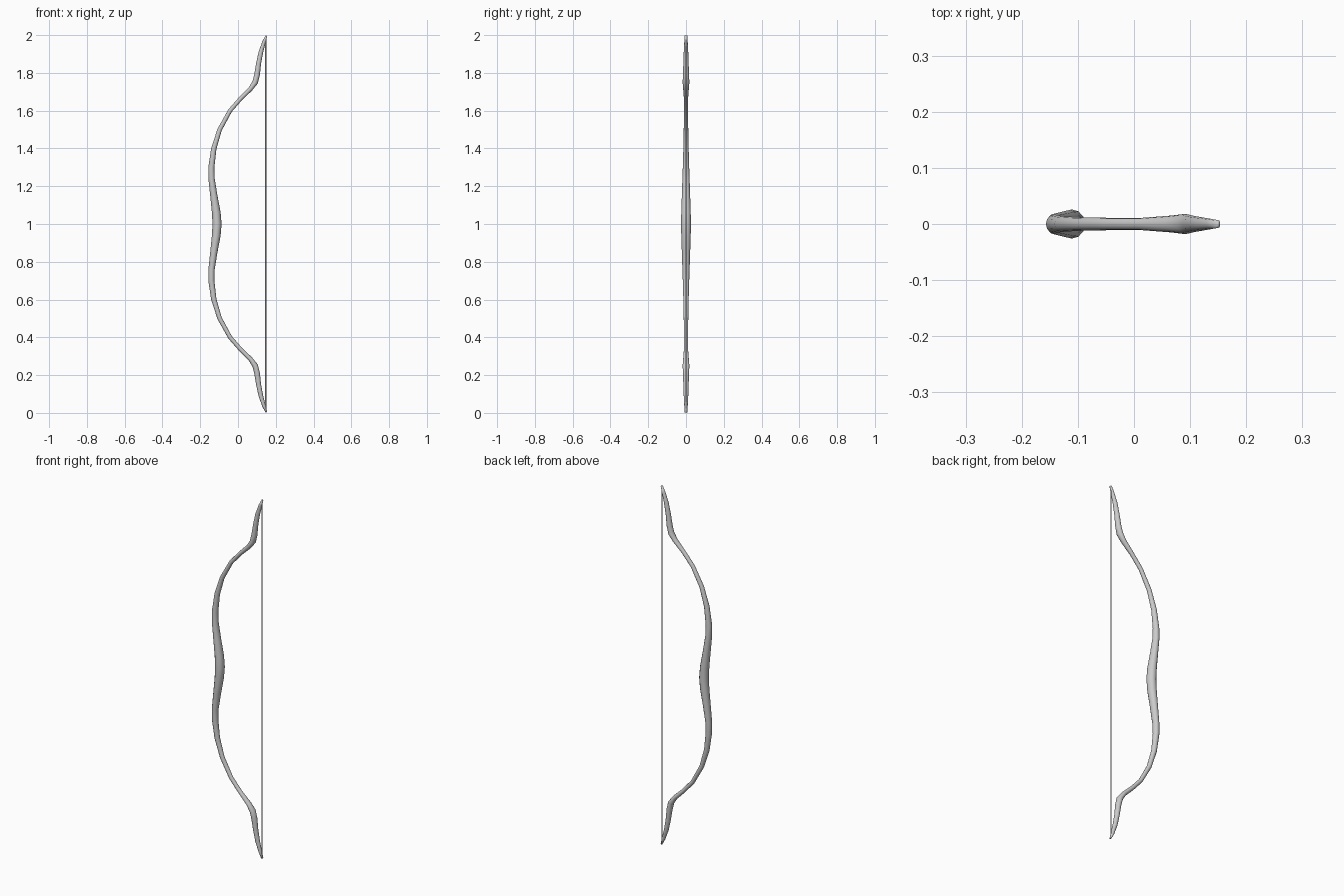
import bpy, bmesh
from math import sin, cos, pi
from mathutils import Vector

if "Cube" in bpy.data.objects:
    bpy.data.objects.remove(bpy.data.objects["Cube"])

SIDES = 12

# Upper limb stations: x, height above grip centre, in-plane half thickness, y half width
limb = [
    (-0.111, 0.00, 0.0240, 0.026), (-0.115, 0.06, 0.0230, 0.025),
    (-0.128, 0.15, 0.0190, 0.022), (-0.140, 0.24, 0.0165, 0.019),
    (-0.141, 0.30, 0.0160, 0.017), (-0.128, 0.40, 0.0140, 0.014),
    (-0.097, 0.50, 0.0120, 0.012), (-0.042, 0.60, 0.0110, 0.011),
    (0.014, 0.664, 0.0110, 0.011), (0.066, 0.715, 0.0120, 0.015),
    (0.091, 0.75, 0.0150, 0.018), (0.101, 0.79, 0.0150, 0.016),
    (0.109, 0.85, 0.0130, 0.014), (0.121, 0.91, 0.0120, 0.012),
    (0.138, 0.965, 0.0090, 0.009), (0.150, 0.997, 0.0040, 0.007),
]

# Bow: elliptical rings swept along the limb, mirrored at the grip
bm = bmesh.new()
rings = []
for i, (x, z, t, w) in enumerate(limb):
    a, b = limb[max(i - 1, 0)], limb[min(i + 1, len(limb) - 1)]
    d = Vector((b[0] - a[0], 0, b[1] - a[1])).normalized()
    if i == 0:
        d = Vector((0, 0, 1))
    n = Vector((d.z, 0, -d.x))
    rings.append([bm.verts.new(Vector((x, 0, z)) + n * t * cos(k * 2 * pi / SIDES)
                               + Vector((0, w * sin(k * 2 * pi / SIDES), 0)))
                  for k in range(SIDES)])
for r, s in zip(rings, rings[1:]):
    for k in range(SIDES):
        j = (k + 1) % SIDES
        bm.faces.new((r[k], r[j], s[j], s[k]))
bm.faces.new(rings[-1])
bmesh.ops.recalc_face_normals(bm, faces=bm.faces)
mesh = bpy.data.meshes.new("bow")
bm.to_mesh(mesh)
bm.free()
mesh.shade_smooth()
bow = bpy.data.objects.new("bow", mesh)
bow.location.z = 1
bpy.context.collection.objects.link(bow)
mirror = bow.modifiers.new("mirror", "MIRROR")
mirror.use_axis = (False, False, True)
mirror.use_clip = True

# Bowstring
bpy.ops.mesh.primitive_cylinder_add(vertices=8, radius=0.003, depth=1.98,
                                    location=(0.147, 0, 1))
bpy.context.object.name = "bowstring"
bpy.ops.object.shade_smooth_by_angle()
